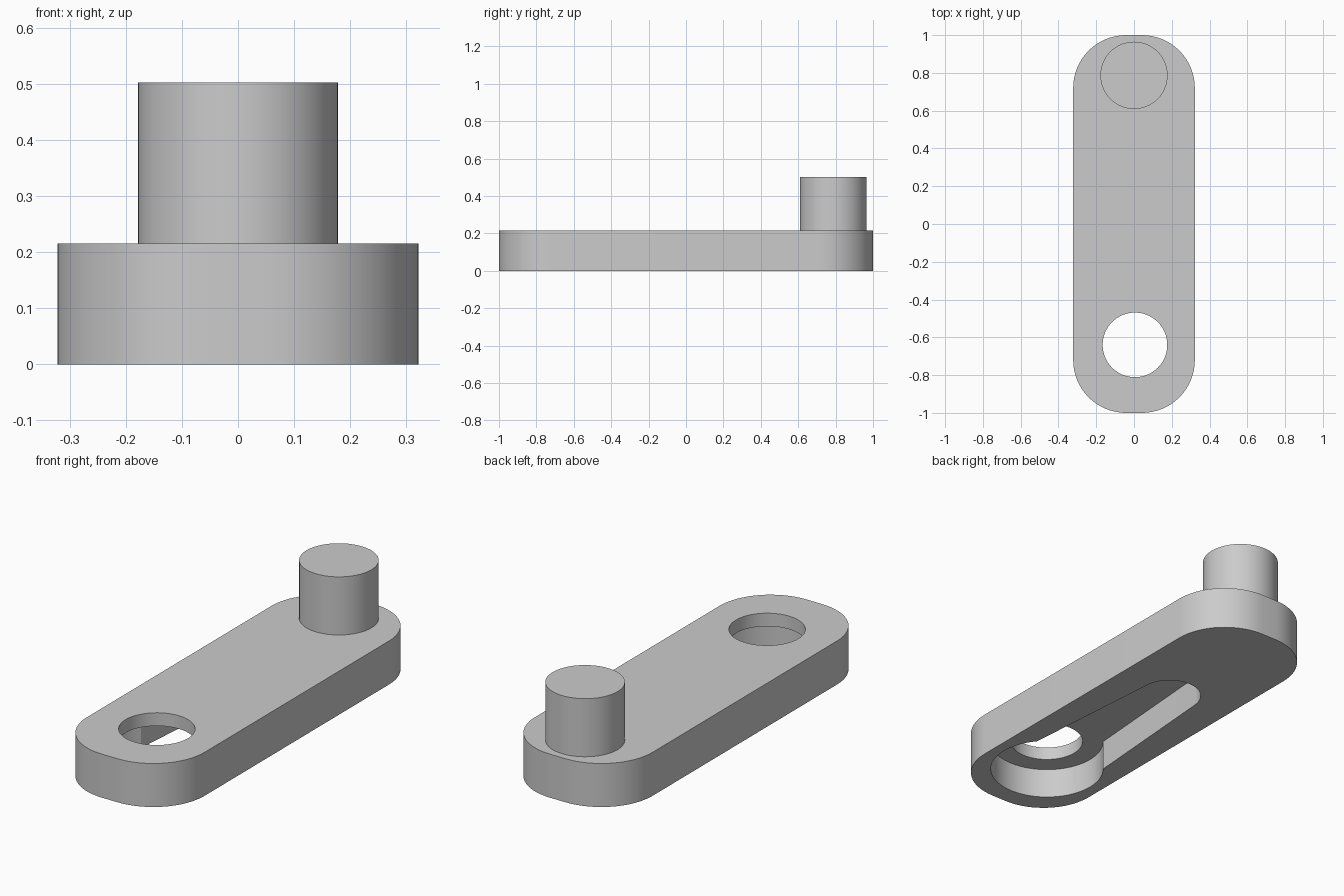
import bpy, bmesh
from math import sin, cos, radians

old = bpy.data.objects.get("Cube")
if old:
    bpy.data.objects.remove(old, do_unlink=True)

grey = bpy.data.materials.new("light grey")
grey.use_nodes = True
colour = (0.6, 0.6, 0.6, 1)
grey.diffuse_color = colour
grey.node_tree.nodes["Principled BSDF"].inputs["Base Color"].default_value = colour


def arc(cx, cy, r, start, end, steps):
    """Points along an arc, angles in degrees."""
    angles = [radians(start + (end - start) * i / steps) for i in range(steps + 1)]
    return [(cx + r * cos(a), cy + r * sin(a)) for a in angles]


def prism(name, outline, z0, z1):
    """Extrude a flat anticlockwise outline from z0 to z1."""
    bm = bmesh.new()
    face = bm.faces.new([bm.verts.new((x, y, z0)) for x, y in outline])
    top = bmesh.ops.extrude_face_region(bm, geom=[face])["geom"]
    bmesh.ops.translate(bm, vec=(0, 0, z1 - z0),
                        verts=[v for v in top if isinstance(v, bmesh.types.BMVert)])
    bmesh.ops.recalc_face_normals(bm, faces=bm.faces)
    mesh = bpy.data.meshes.new(name)
    bm.to_mesh(mesh)
    bm.free()
    mesh.materials.append(grey)
    obj = bpy.data.objects.new(name, mesh)
    bpy.context.collection.objects.link(obj)
    return obj


def circle(cx, cy, r):
    return arc(cx, cy, r, 0, 360, 64)[:-1]


# Arm plate with generously rounded corners
WIDTH, THICK, CORNER = 0.322, 0.215, 0.28
ix, iy = WIDTH - CORNER, 1 - CORNER
outline = []
for i, (sx, sy) in enumerate([(1, 1), (-1, 1), (-1, -1), (1, -1)]):
    outline += arc(sx * ix, sy * iy, CORNER, 90 * i, 90 * i + 90, 16)
arm = prism("arm_plate", outline, 0, THICK)

# Keyhole recess underneath: round pocket running into a tapering slot
HOLE_Y = -0.64
keyhole = arc(0.003, HOLE_Y, 0.267, 140, 400, 48) + arc(0.003, 0.266, 0.148, 4, 176, 32)
cutters = [
    prism("recess_cutter", keyhole, -0.1, 0.15),
    prism("hole_cutter", circle(0.005, HOLE_Y, 0.171), -0.2, 0.4),
]
for cutter in cutters:
    mod = arm.modifiers.new(cutter.name, "BOOLEAN")
    mod.operation = "DIFFERENCE"
    mod.solver = "EXACT"
    mod.object = cutter
    cutter.hide_render = True
    cutter.hide_set(True)

# Upright handle pin
pin = prism("handle_pin", circle(0, 0.787, 0.178), 0.2, 0.502)

# Apply the cuts, then smooth the round walls
bpy.ops.object.select_all(action="DESELECT")
bpy.context.view_layer.objects.active = arm
arm.select_set(True)
for cutter in cutters:
    bpy.ops.object.modifier_apply(modifier=cutter.name)
for cutter in cutters:
    bpy.data.objects.remove(cutter, do_unlink=True)
pin.select_set(True)
bpy.ops.object.shade_smooth_by_angle(angle=radians(30))
